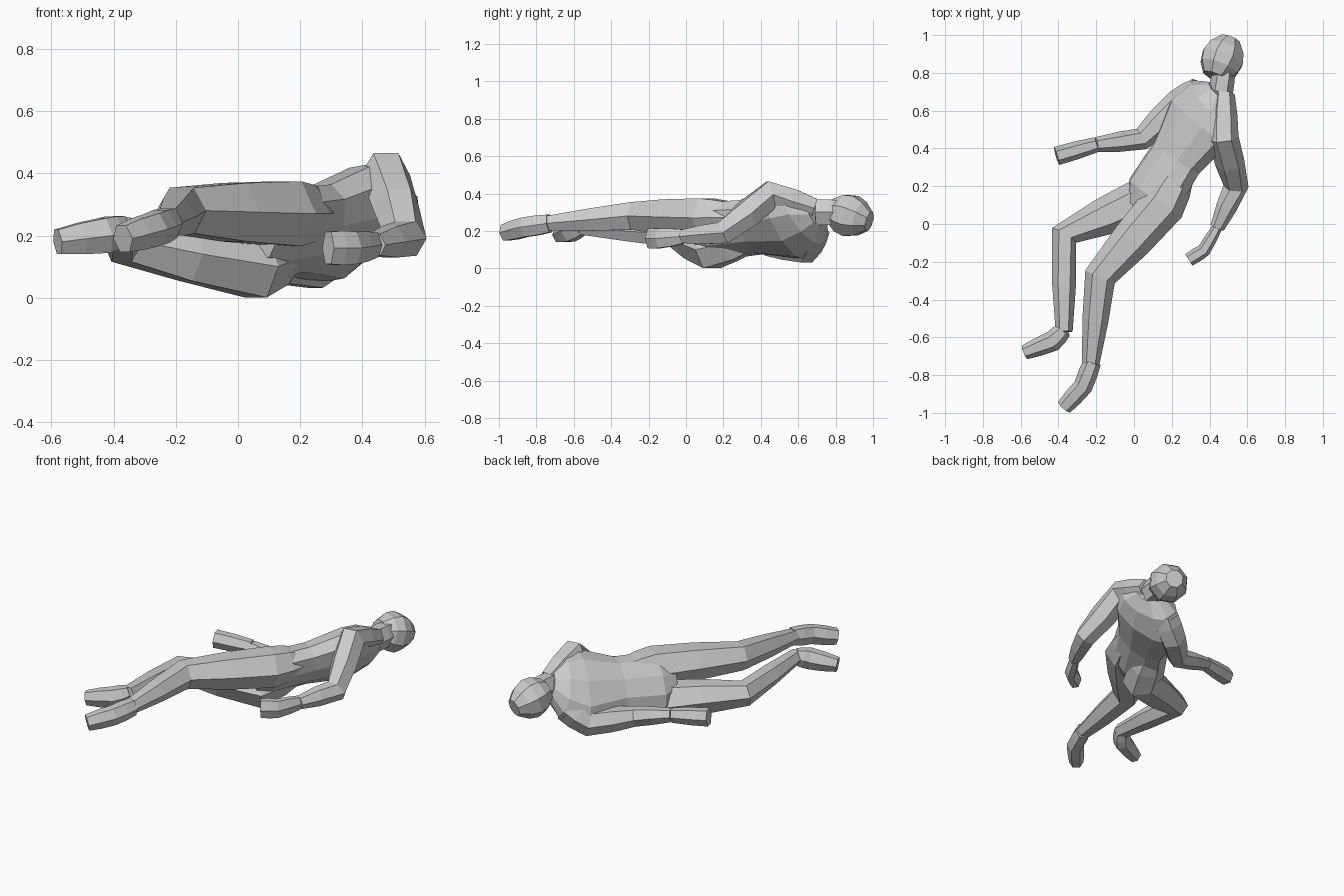
import bpy
import bmesh
import math
from mathutils import Vector

# Remove the default object
default_cube = bpy.data.objects.get("Cube")
if default_cube:
    bpy.data.objects.remove(default_cube, do_unlink=True)

# One plain grey for the whole figure
grey = bpy.data.materials.new("plain_grey")
grey.use_nodes = True
colour = (0.6, 0.6, 0.6, 1)
grey.diffuse_color = colour
for node in grey.node_tree.nodes:
    if node.type == "BSDF_PRINCIPLED":
        node.inputs["Base Color"].default_value = colour

UP = Vector((0, 0, 1))


def loft(name, centres, side_radii, other_radii, side_hint=UP, sides=6):
    """Skin elliptical rings along a path; side_hint sets the first ring axis."""
    bm = bmesh.new()
    last = len(centres) - 1
    loops = []
    for i, centre in enumerate(centres):
        tangent = (centres[min(i + 1, last)] - centres[max(i - 1, 0)]).normalized()
        side = (side_hint - tangent * side_hint.dot(tangent)).normalized()
        other = tangent.cross(side)
        loop = []
        for k in range(sides):
            angle = math.tau * (k + 0.5) / sides
            offset = side * math.cos(angle) * side_radii[i]
            offset += other * math.sin(angle) * other_radii[i]
            loop.append(bm.verts.new(centre + offset))
        loops.append(loop)
    for lower, upper in zip(loops, loops[1:]):
        for k in range(sides):
            following = (k + 1) % sides
            bm.faces.new((lower[k], lower[following], upper[following], upper[k]))
    bm.faces.new(loops[0])
    bm.faces.new(loops[-1])
    bmesh.ops.recalc_face_normals(bm, faces=bm.faces[:])
    mesh = bpy.data.meshes.new(name)
    bm.to_mesh(mesh)
    bm.free()
    mesh.materials.append(grey)
    obj = bpy.data.objects.new(name, mesh)
    bpy.context.collection.objects.link(obj)


def limb(name, joints, joint_radii, flatness=1.0):
    """Join the joints, with a slight muscle swelling halfway along each bone."""
    centres = [joints[0]]
    radii = [joint_radii[0]]
    for i in range(1, len(joints)):
        centres += [(joints[i - 1] + joints[i]) / 2, joints[i]]
        radii += [(joint_radii[i - 1] + joint_radii[i]) * 0.53, joint_radii[i]]
    loft(name, centres, radii, [radius * flatness for radius in radii])


# Main landmarks of the body, rolled half onto its right side
pelvis = Vector((0.1, 0.15, 0.2))
chest = Vector((0.35, 0.55, 0.24))
neck_base = Vector((0.46, 0.7, 0.3))
chin = Vector((0.43, 0.78, 0.31))
crown = Vector((0.51, 0.98, 0.25))
spine = chest - pelvis
to_left = Vector((0.56, -0.43, 0.7))
shoulder_centre = chest.lerp(neck_base, 0.6)
belly = pelvis + spine * 0.4

# Torso, from the crotch up to the base of the neck
torso_path = [
    pelvis - spine * 0.2, pelvis, pelvis + spine / 2,
    chest, shoulder_centre, neck_base,
]
torso_widths = [0.1, 0.19, 0.18, 0.25, 0.2, 0.08]
torso_depths = [0.05 + width / 3 for width in torso_widths]
loft("torso", torso_path, torso_widths, torso_depths, to_left, sides=10)

# Neck and egg-shaped head
limb("neck", [neck_base, Vector((0.48, 0.83, 0.3))], [0.08, 0.07], flatness=0.8)
head_path = []
head_radii = []
head_steps = 5
for step in range(head_steps):
    along = step / (head_steps - 1)
    head_path.append(chin.lerp(crown, along))
    head_radii.append(0.12 * math.sin(math.pi * (0.2 + 0.65 * along)))
loft("head", head_path, head_radii, head_radii, sides=8)

# Left arm, hanging over the upper side
left_wrist = Vector((0.44, -0.02, 0.17))
limb("left_arm", [
    neck_base + to_left * 0.03,
    chest + to_left * 0.22,
    Vector((0.54, 0.2, 0.19)),
    left_wrist,
], [0.06, 0.085, 0.07, 0.04], flatness=0.95)
limb("left_hand", [
    left_wrist,
    Vector((0.37, -0.14, 0.16)),
    Vector((0.29, -0.19, 0.16)),
], [0.045, 0.06, 0.06], flatness=0.6)

# Right arm, reaching forward along the lower side
right_wrist = Vector((-0.2, 0.42, 0.18))
limb("right_arm", [
    shoulder_centre - to_left * 0.12,
    chest - to_left * 0.2,
    Vector((0.04, 0.45, 0.12)),
    right_wrist,
], [0.085, 0.08, 0.06, 0.04])
limb("right_hand", [right_wrist, Vector((-0.41, 0.36, 0.2))], [0.045, 0.055], flatness=0.9)

# Left leg, nearly straight
limb("left_leg", [
    belly + to_left * 0.08,
    pelvis + to_left * 0.1,
    Vector((-0.18, -0.28, 0.28)),
    Vector((-0.23, -0.75, 0.24)),
], [0.08, 0.12, 0.085, 0.045])
limb("left_foot", [
    Vector((-0.22, -0.73, 0.24)),
    Vector((-0.27, -0.86, 0.22)),
    Vector((-0.37, -0.97, 0.19)),
], [0.055, 0.06, 0.05], flatness=0.85)

# Right leg, bent at the knee
limb("right_leg", [
    belly - to_left * 0.08,
    Vector((0.06, 0.14, 0.1)),
    Vector((-0.37, -0.06, 0.18)),
    Vector((-0.37, -0.57, 0.22)),
], [0.08, 0.115, 0.075, 0.045])
limb("right_foot", [
    Vector((-0.37, -0.56, 0.22)),
    Vector((-0.43, -0.62, 0.2)),
    Vector((-0.58, -0.68, 0.18)),
], [0.05, 0.065, 0.045], flatness=0.85)
